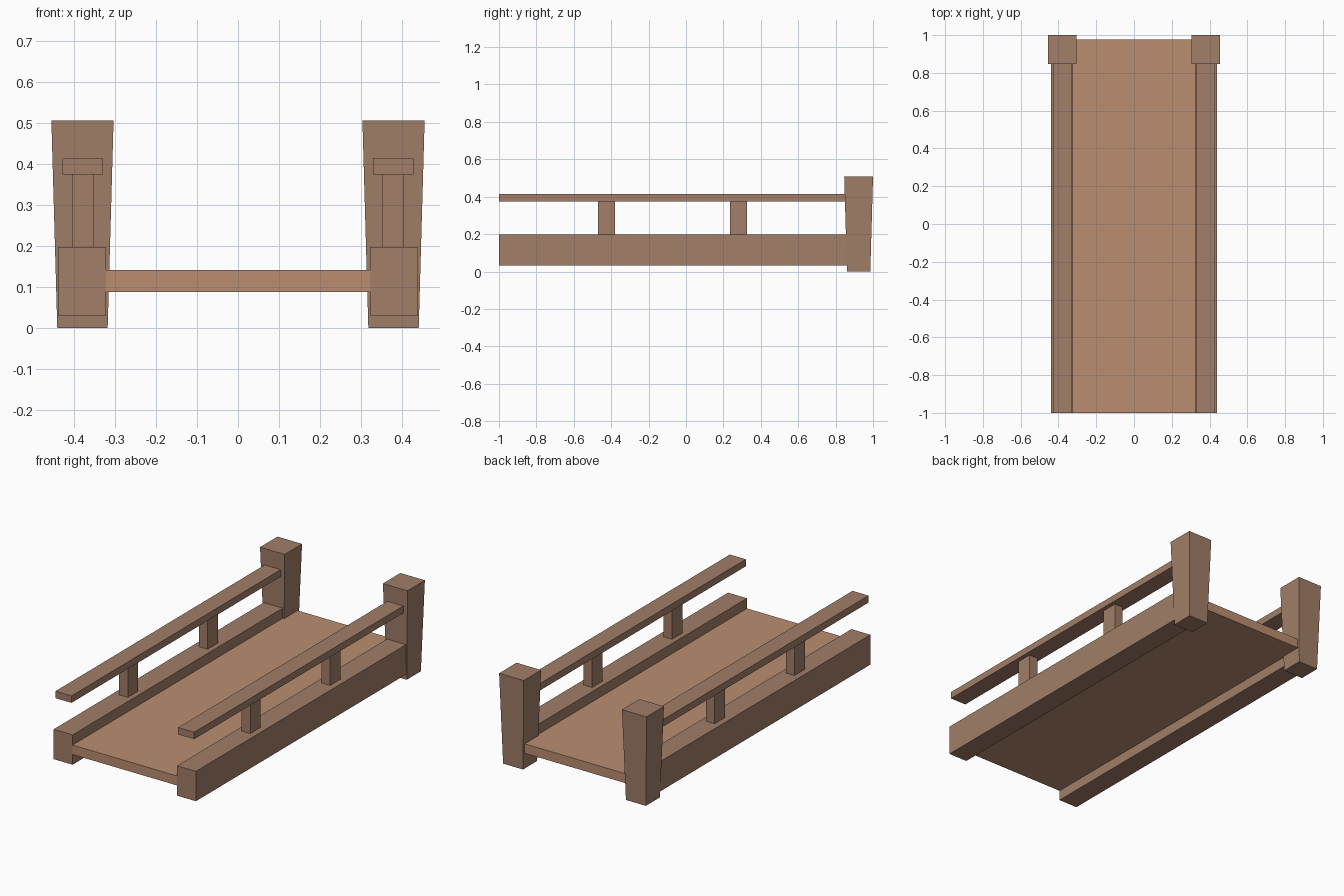
import bpy, bmesh

if "Cube" in bpy.data.objects:
    bpy.data.objects.remove(bpy.data.objects["Cube"])


def material(name, color):
    m = bpy.data.materials.new(name)
    m.diffuse_color = (*color, 1)
    m.use_nodes = True
    m.node_tree.nodes["Principled BSDF"].inputs["Base Color"].default_value = m.diffuse_color
    return m


frame_wood = material("frame_wood", (0.36, 0.21, 0.14))
deck_wood = material("deck_wood", (0.49, 0.27, 0.16))


def box(name, x, y, z, mat, taper=1.0):
    """Box spanning the given ranges; taper scales the bottom face about its centre."""
    bm = bmesh.new()
    bmesh.ops.create_cube(bm, size=1)
    cx, cy, cz = (sum(r) / 2 for r in (x, y, z))
    for v in bm.verts:
        s = taper if v.co.z < 0 else 1.0
        v.co = (cx + v.co.x * s * (x[1] - x[0]),
                cy + v.co.y * s * (y[1] - y[0]),
                cz + v.co.z * (z[1] - z[0]))
    mesh = bpy.data.meshes.new(name)
    bm.to_mesh(mesh)
    bm.free()
    mesh.materials.append(mat)
    ob = bpy.data.objects.new(name, mesh)
    bpy.context.collection.objects.link(ob)
    return ob


# Walkway deck
box("deck", (-0.323, 0.323), (-1, 0.976), (0.088, 0.141), deck_wood)

# Parts repeated on both sides
for side, s in (("left", -1), ("right", 1)):
    def span(a, b):
        return tuple(sorted((s * a, s * b)))

    # Tapered end post, wider at the top
    box(f"{side}_end_post", span(0.304, 0.456), (0.846, 1.0), (0, 0.507),
        frame_wood, taper=0.81)
    # Heavy side beam
    box(f"{side}_side_beam", span(0.323, 0.44), (-1, 0.87), (0.031, 0.198), frame_wood)
    # Handrail
    box(f"{side}_handrail", span(0.33, 0.429), (-1, 0.86), (0.375, 0.414), frame_wood)
    # Short posts carrying the handrail
    for i, y in enumerate((-0.425, 0.28)):
        box(f"{side}_rail_post_{i + 1}", span(0.352, 0.406),
            (y - 0.046, y + 0.046), (0.198, 0.375), frame_wood)
